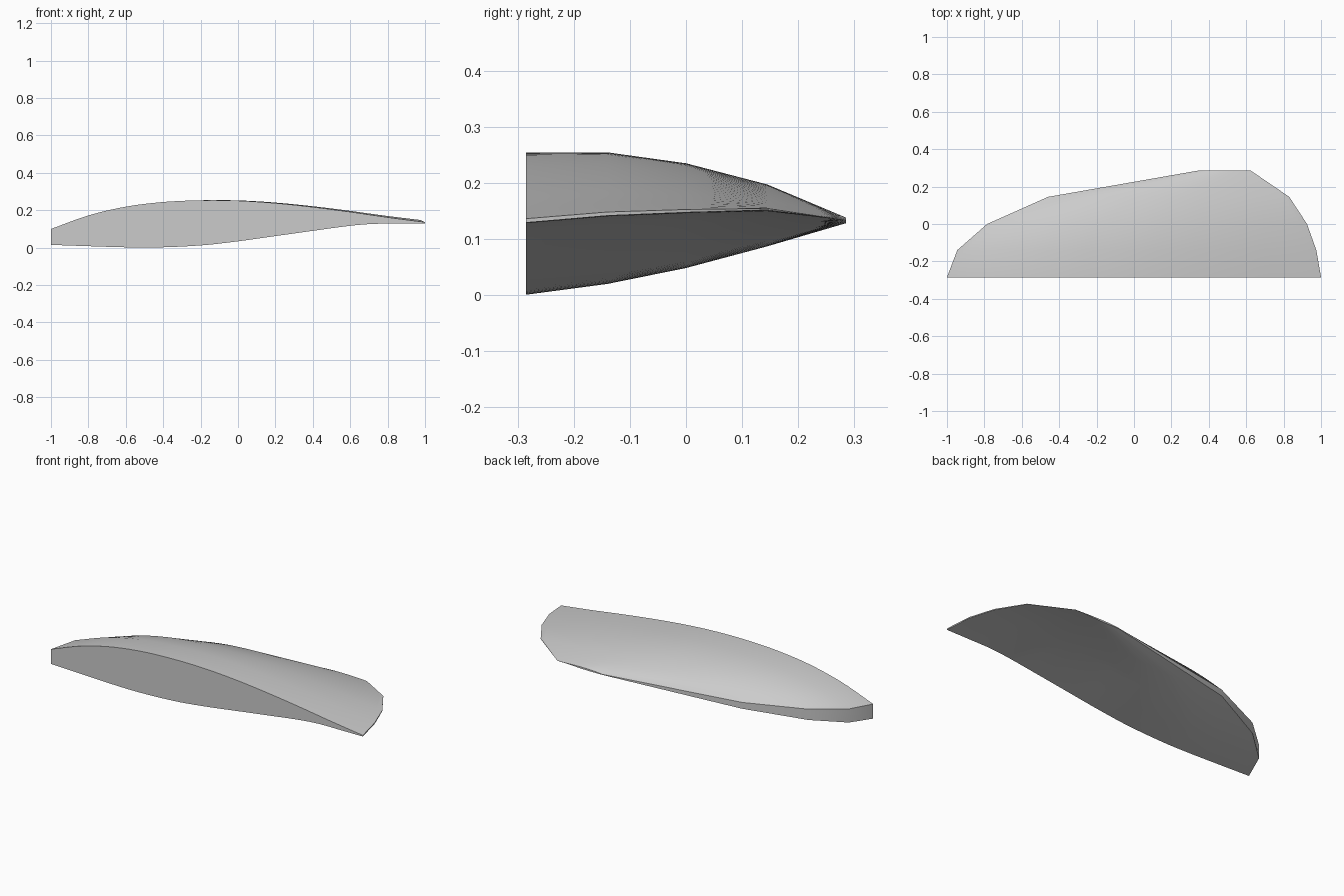
import bpy
import bmesh
import math

cube = bpy.data.objects.get("Cube")
if cube:
    bpy.data.objects.remove(cube, do_unlink=True)

# Root section: (fraction of chord, height) along the upper and lower skins
UPPER = [(0, .100), (.1, .172), (.2, .219), (.3, .244), (.4, .253), (.5, .251),
         (.6, .238), (.7, .217), (.8, .191), (.9, .162), (1, .136)]
LOWER = [(0, .015), (.1, .008), (.2, .002), (.28, .001), (.4, .012), (.5, .034),
         (.6, .062), (.7, .090), (.8, .117), (.86, .127), (.93, .128), (1, .129)]
ROOT_MID = .128

# Stations: y, leading x, trailing x, middle height, thickness scale, trailing lift
STATIONS = [(-.285, -1, 1, .128, 1, 0),
            (-.14, -.945, .975, .1375, .925, .003),
            (0, -.785, .925, .1415, .735, .005),
            (.145, -.46, .83, .141, .43, .010),
            (.285, .34, .625, .133, .04, 0)]
STEPS = 48


def height(knots, t):
    """Smooth interpolation through the knots."""
    i = max(k for k in range(len(knots) - 1) if knots[k][0] <= t)

    def slope(k):
        a, b = knots[max(k - 1, 0)], knots[min(k + 1, len(knots) - 1)]
        return (b[1] - a[1]) / (b[0] - a[0])

    (t0, z0), (t1, z1) = knots[i], knots[i + 1]
    w = t1 - t0
    s = (t - t0) / w
    blend = s * s * (3 - 2 * s)
    return (z0 + (z1 - z0) * blend + w * slope(i) * s * (1 - s) ** 2
            - w * slope(i + 1) * s * s * (1 - s))


# Closed section loop: along the top, then back along the bottom
fractions = [i / STEPS for i in range(STEPS + 1)]
section = [(t, height(UPPER, t)) for t in fractions]
section += [(t, max(height(LOWER, t), 0)) for t in reversed(fractions)]

# Loft the stations and cap both ends
bm = bmesh.new()
rings = []
for y, lead, trail, mid, scale, lift in STATIONS:
    rings.append([bm.verts.new((lead + (trail - lead) * t, y,
                                mid + (z - ROOT_MID) * scale + lift * t * t))
                  for t, z in section])
count = len(section)
for a, b in zip(rings, rings[1:]):
    for i in range(count):
        j = (i + 1) % count
        bm.faces.new((a[i], a[j], b[j], b[i]))
bm.faces.new(rings[0])
bm.faces.new(rings[-1])
bmesh.ops.recalc_face_normals(bm, faces=bm.faces)

mesh = bpy.data.meshes.new("wing_shell")
bm.to_mesh(mesh)
bm.free()
wing = bpy.data.objects.new("wing_shell", mesh)
bpy.context.collection.objects.link(wing)

# Plain grey skin
grey = bpy.data.materials.new("light_grey")
grey.use_nodes = True
colour = (.6, .6, .6, 1)
grey.diffuse_color = colour
grey.node_tree.nodes["Principled BSDF"].inputs["Base Color"].default_value = colour
mesh.materials.append(grey)

# Smooth skins with sharp leading, trailing and root edges
bpy.ops.object.select_all(action='DESELECT')
wing.select_set(True)
bpy.context.view_layer.objects.active = wing
bpy.ops.object.shade_smooth_by_angle(angle=math.radians(30))
